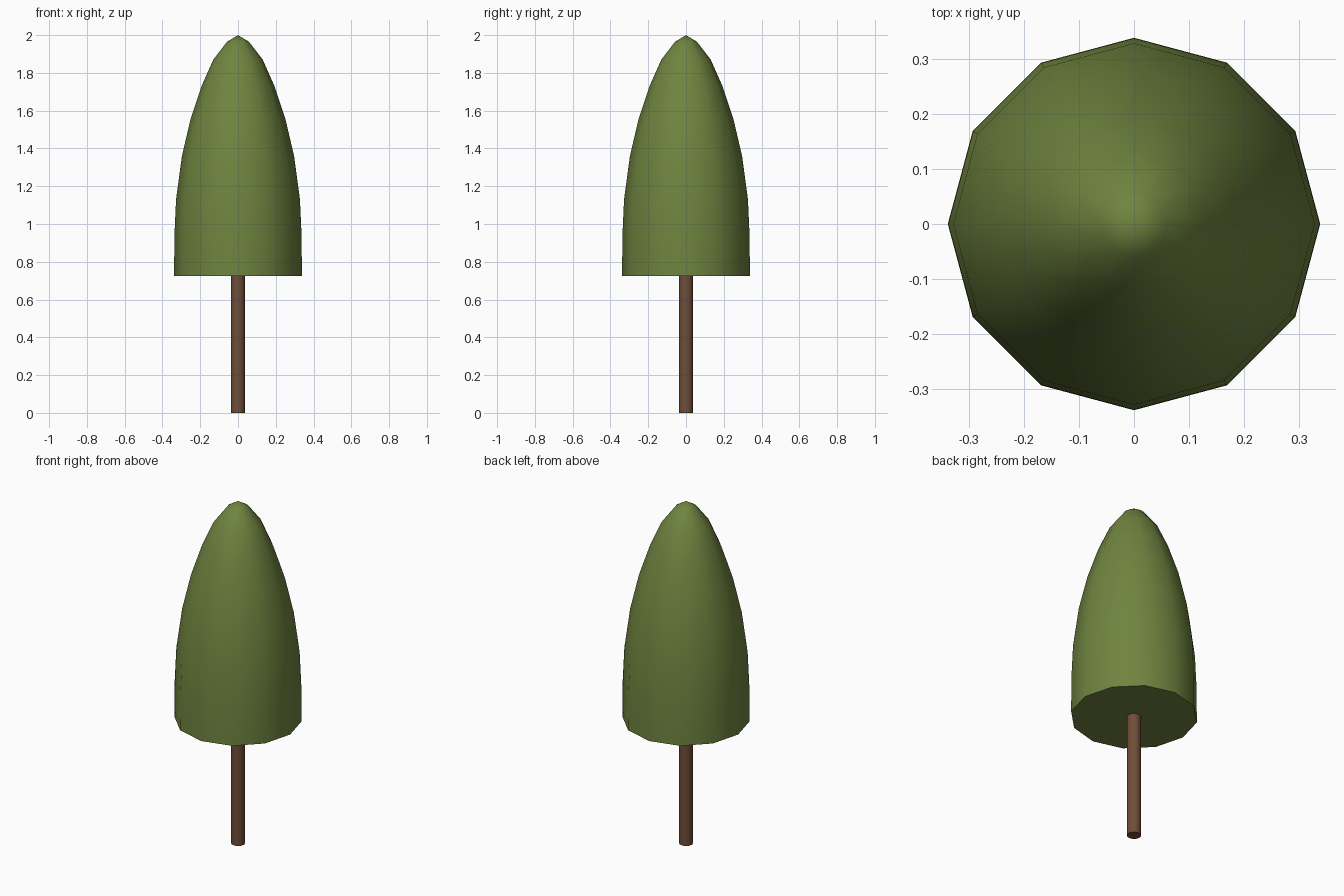
import bpy, bmesh
from math import cos, sin, pi, radians

if "Cube" in bpy.data.objects:
    bpy.data.objects.remove(bpy.data.objects["Cube"])


def lathe(name, profile, sides, color):
    """Closed solid of revolution; a radius of 0 makes a pole."""
    bm = bmesh.new()
    rings = []
    for r, z in profile:
        n = sides if r > 0 else 1
        rings.append([bm.verts.new((r * cos(2 * pi * i / sides),
                                    r * sin(2 * pi * i / sides), z)) for i in range(n)])
    for a, b in zip(rings, rings[1:]):
        for i in range(sides):
            j = (i + 1) % sides
            if len(b) == 1:
                bm.faces.new((a[i], a[j], b[0]))
            else:
                bm.faces.new((a[i], a[j], b[j], b[i]))
    bm.faces.new(rings[0][::-1])
    if len(rings[-1]) > 1:
        bm.faces.new(rings[-1])
    mesh = bpy.data.meshes.new(name)
    bm.to_mesh(mesh)
    bm.free()
    mat = bpy.data.materials.new(name + "_color")
    mat.diffuse_color = color
    mat.use_nodes = True
    mat.node_tree.nodes["Principled BSDF"].inputs["Base Color"].default_value = mat.diffuse_color
    mesh.materials.append(mat)
    obj = bpy.data.objects.new(name, mesh)
    bpy.context.collection.objects.link(obj)
    bpy.ops.object.select_all(action='DESELECT')
    obj.select_set(True)
    bpy.context.view_layer.objects.active = obj
    bpy.ops.object.shade_smooth_by_angle(angle=radians(45))
    return obj


# Trunk, ending just inside the foliage
lathe("trunk", [(0.038, 0), (0.038, 0.76)], 12, (0.16, 0.075, 0.04, 1))

# Foliage: bullet-shaped crown with a flat underside
crown = [(0.338, 0.725), (0.337, 0.93), (0.328, 1.13), (0.297, 1.36), (0.25, 1.56),
         (0.191, 1.735), (0.131, 1.87), (0.058, 1.965), (0, 2.0)]
lathe("foliage", crown, 12, (0.16, 0.23, 0.05, 1))
